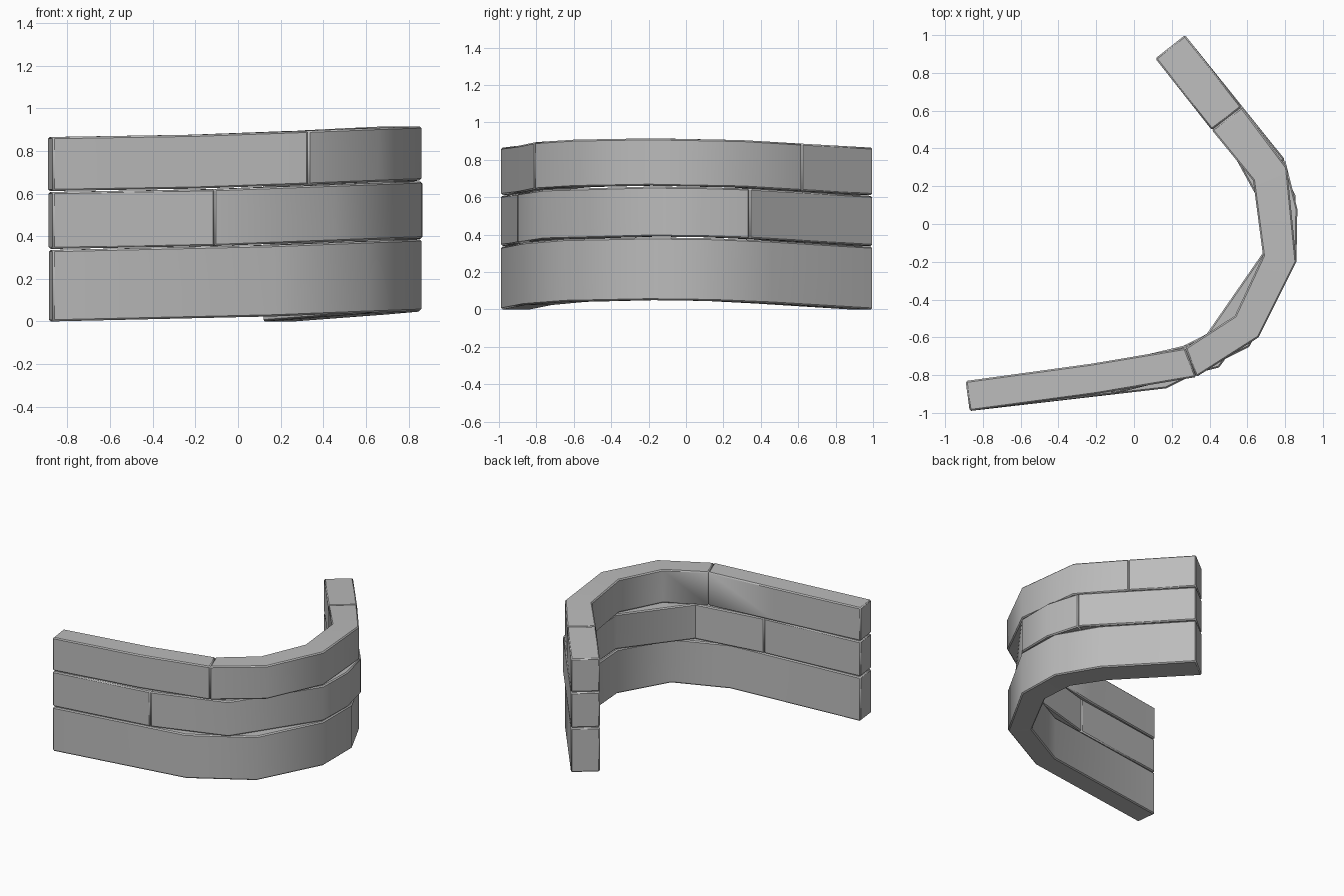
import bpy
import bmesh
import math
from mathutils import Vector

cube = bpy.data.objects.get("Cube")
if cube:
    bpy.data.objects.remove(cube, do_unlink=True)

BEVEL = 0.008
SHARP = math.radians(60)
SMOOTH = math.radians(40)

stone = bpy.data.materials.new("grey_stone")
stone.use_nodes = True
grey = (0.5, 0.5, 0.5, 1)
stone.diffuse_color = grey
stone.node_tree.nodes["Principled BSDF"].inputs["Base Color"].default_value = grey


def stations(outline):
    """Turn the outer line of a course into (outer, inner, lift) cross-sections."""
    points = [Vector(p) for p in outline]
    lengths = [0.0]
    for a, b in zip(points, points[1:]):
        lengths.append(lengths[-1] + (b - a).length)
    result = []
    for i, point in enumerate(points):
        direction = Vector((0, 0))
        if i > 0:
            direction += (point - points[i - 1]).normalized()
        if i < len(points) - 1:
            direction += (points[i + 1] - point).normalized()
        direction.normalize()
        inward = Vector((-direction.y, direction.x))
        # The wall is thinner at the front and arches gently in the middle
        width = min(0.2, 0.18 + 0.02 * (point.y + 0.2) / 0.8)
        t = lengths[i] / lengths[-1]
        arch = max(0.0, math.sin(math.pi * t ** 1.36))
        result.append((point, point + inward * width, 0.05 * arch ** 1.4))
    return result


def make_block(name, sections, bottom, top):
    """Sweep one four-sided block through its cross-sections."""
    bm = bmesh.new()
    rings = []
    for outer, inner, lift in sections:
        corners = ((outer, bottom), (inner, bottom), (inner, top), (outer, top))
        rings.append([bm.verts.new((p.x, p.y, z + lift)) for p, z in corners])
    for a, b in zip(rings, rings[1:]):
        for k in range(4):
            n = (k + 1) % 4
            bm.faces.new((a[k], a[n], b[n], b[k]))
    bm.faces.new(rings[0])
    bm.faces.new(rings[-1])
    bmesh.ops.recalc_face_normals(bm, faces=bm.faces)
    edges = [e for e in bm.edges if e.calc_face_angle(0) > SHARP]
    bmesh.ops.bevel(bm, geom=edges, offset=BEVEL, segments=1,
                    affect='EDGES', clamp_overlap=True)
    mesh = bpy.data.meshes.new(name)
    bm.to_mesh(mesh)
    bm.free()
    mesh.materials.append(stone)
    block = bpy.data.objects.new(name, mesh)
    bpy.context.collection.objects.link(block)
    bpy.ops.object.select_all(action='DESELECT')
    block.select_set(True)
    bpy.context.view_layer.objects.active = block
    bpy.ops.object.shade_smooth_by_angle(angle=SMOOTH)


def make_course(name, outline, joints, bottom, top):
    """Split a course into blocks at the joint stations."""
    sections = stations(outline)
    cuts = [0] + joints + [len(sections) - 1]
    labels = ("front", "middle", "back") if joints else ("whole",)
    for label, start, end in zip(labels, cuts, cuts[1:]):
        make_block(f"{name}_{label}_block", sections[start:end + 1], bottom, top)


FRONT_END = (-0.87, -0.99)
BEND = (0.86, -0.2)
BACK_END = (0.27, 1.0)

# Bottom course: one long block
make_course("bottom_course",
            [FRONT_END, (0.17, -0.87), (0.61, -0.65), BEND,
             (0.855, 0.15), (0.7, 0.46), BACK_END],
            [], 0.0, 0.335)

# Middle course: three blocks
make_course("middle_course",
            [FRONT_END, (-0.11, -0.9), (0.45, -0.76), BEND,
             (0.865, 0.08), (0.8, 0.34), BACK_END],
            [1, 5], 0.34, 0.607)

# Top course: three blocks with staggered joints
make_course("top_course",
            [FRONT_END, (-0.2, -0.9), (0.33, -0.81), (0.66, -0.6), BEND,
             (0.81, 0.3), (0.57, 0.62), BACK_END],
            [2, 6], 0.612, 0.865)
